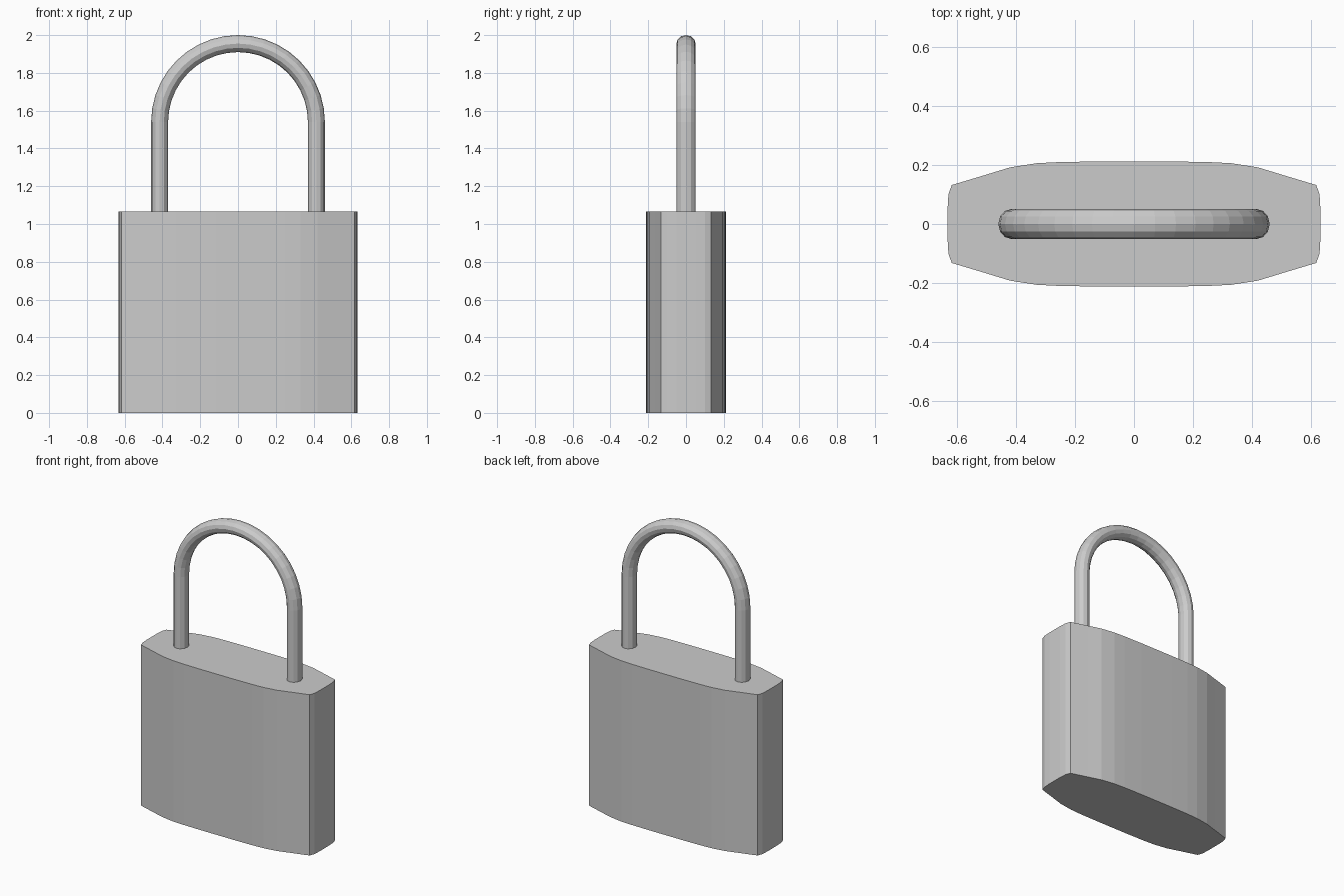
import bpy, bmesh, math
from mathutils import Vector

if "Cube" in bpy.data.objects:
    bpy.data.objects.remove(bpy.data.objects["Cube"])


def finish(name, bm):
    bmesh.ops.recalc_face_normals(bm, faces=bm.faces)
    mesh = bpy.data.meshes.new(name)
    bm.to_mesh(mesh)
    bm.free()
    obj = bpy.data.objects.new(name, mesh)
    bpy.context.collection.objects.link(obj)
    return obj


# Lock body: one quarter of the outline, mirrored and extruded upward
BODY_TOP = 1.065
quarter = [(0.632, 0.05), (0.629, 0.1), (0.618, 0.132), (0.505, 0.166),
           (0.42, 0.192), (0.33, 0.206), (0.25, 0.21), (0.12, 0.212)]
half = quarter + [(-x, y) for x, y in reversed(quarter)]
outline = half + [(-x, -y) for x, y in half]
bm = bmesh.new()
base = bm.faces.new([bm.verts.new((x, y, 0)) for x, y in outline])
top = bmesh.ops.extrude_face_region(bm, geom=[base], use_keep_orig=True)
bmesh.ops.translate(bm, vec=(0, 0, BODY_TOP),
                    verts=[v for v in top["geom"] if isinstance(v, bmesh.types.BMVert)])
finish("lock_body", bm)

# Shackle: oval section swept along two straight legs and a half circle
SIDES, STEPS = 12, 20
ARCH_R, ARCH_Z, RX, RY = 0.415, 1.54, 0.045, 0.051
path = [(ARCH_R, BODY_TOP - 0.02, 0.0)]
for i in range(STEPS + 1):
    a = math.pi * i / STEPS
    path.append((ARCH_R * math.cos(a), ARCH_Z + ARCH_R * math.sin(a), a))
path.append((-ARCH_R, BODY_TOP - 0.02, math.pi))

bm = bmesh.new()
rings = []
for x, z, a in path:
    out = Vector((math.cos(a), 0, math.sin(a)))
    ring = []
    for k in range(SIDES):
        t = 2 * math.pi * k / SIDES
        ring.append(bm.verts.new(Vector((x, 0, z)) + out * RX * math.cos(t)
                                 + Vector((0, RY * math.sin(t), 0))))
    rings.append(ring)
for r, s in zip(rings, rings[1:]):
    for k in range(SIDES):
        n = (k + 1) % SIDES
        bm.faces.new((r[k], r[n], s[n], s[k]))
bm.faces.new(rings[0])
bm.faces.new(rings[-1])
finish("shackle", bm)
